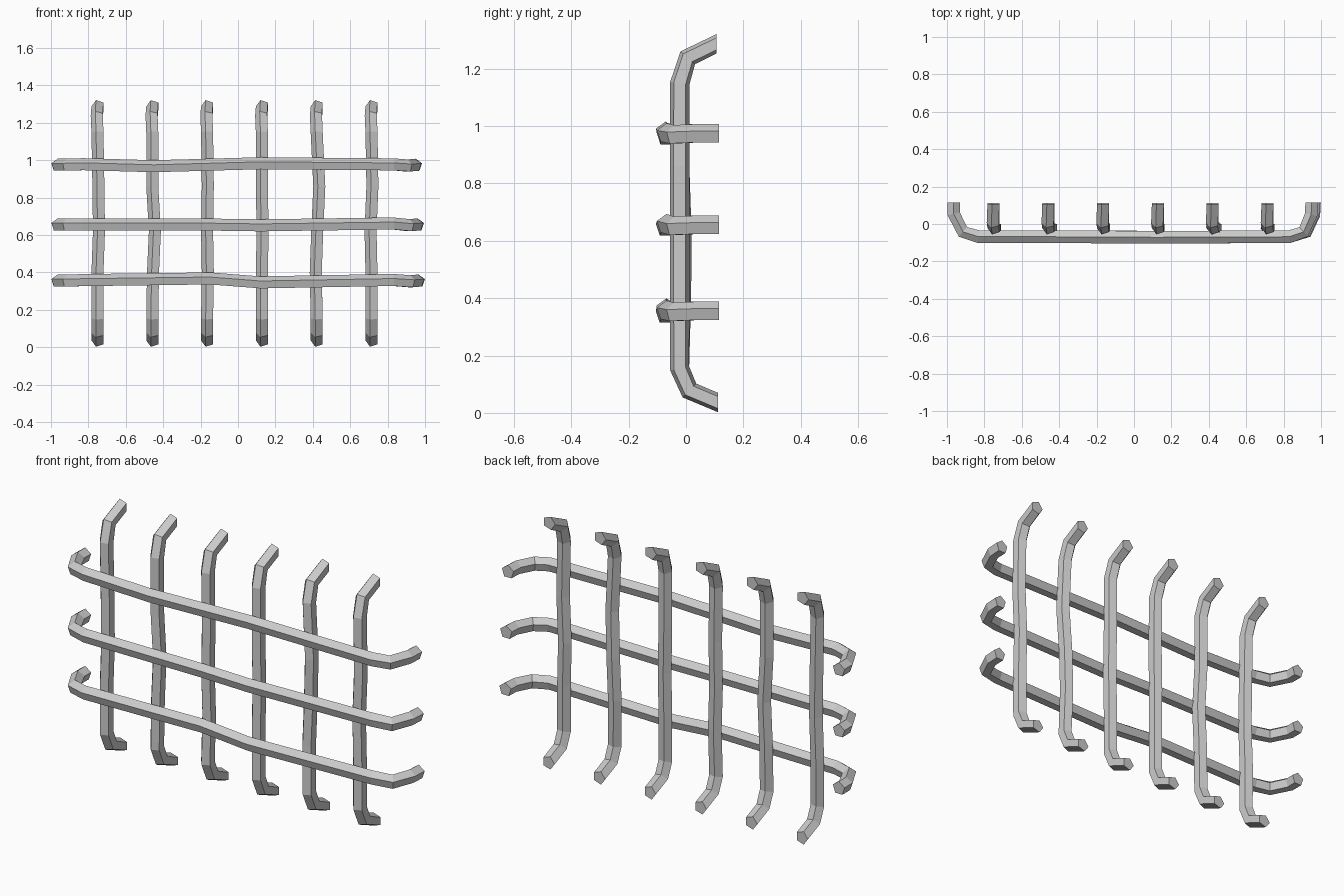
import bpy, bmesh, math
from mathutils import Vector

if "Cube" in bpy.data.objects:
    bpy.data.objects.remove(bpy.data.objects["Cube"])

R = 0.0355
SIDES = 5


def bar(name, path, side):
    """Sweep a five-sided section along a path whose ends are cut square to y."""
    pts = [Vector(p) for p in path]
    bm = bmesh.new()
    rings = []
    for i, p in enumerate(pts):
        if i == 0:
            t = Vector((0, -1, 0))
        elif i == len(pts) - 1:
            t = Vector((0, 1, 0))
        else:
            t = (p - pts[i - 1]).normalized() + (pts[i + 1] - p).normalized()
        out = t.cross(side).normalized()
        ring = []
        for k in range(SIDES):
            a = math.pi / 2 + k * math.tau / SIDES
            ring.append(bm.verts.new(p + (out * math.cos(a) + side * math.sin(a)) * R))
        rings.append(ring)
    for a, b in zip(rings, rings[1:]):
        for k in range(SIDES):
            n = (k + 1) % SIDES
            bm.faces.new((a[k], a[n], b[n], b[k]))
    bm.faces.new(rings[0])
    bm.faces.new(rings[-1])
    bmesh.ops.recalc_face_normals(bm, faces=bm.faces)
    mesh = bpy.data.meshes.new(name)
    bm.to_mesh(mesh)
    bm.free()
    bpy.context.collection.objects.link(bpy.data.objects.new(name, mesh))


# Upright bars: (x shift, y shift) at three heights makes each slightly bent
upright_bends = [
    [(0.0, 0.0), (0.008, 0.0), (0.005, 0.0)],
    [(0.004, 0.0), (0.014, 0.0), (0.0, 0.0)],
    [(0.004, 0.004), (0.0, 0.0), (0.004, 0.0)],
    [(0.0, 0.0), (0.004, 0.0), (0.0, 0.0)],
    [(-0.005, 0.006), (0.003, 0.008), (0.014, 0.0)],
    [(0.0, 0.0), (-0.005, 0.0), (0.005, 0.0)],
]
for i, bends in enumerate(upright_bends):
    x = -0.748 + i * 0.293
    path = [(x, 0.112, 0.036), (x, 0.012, 0.078), (x, -0.022, 0.155)]
    path += [(x + dx, -0.022 + dy, z) for (dx, dy), z in zip(bends, (0.4, 0.62, 0.86))]
    path += [(x, -0.022, 1.148), (x - 0.004, 0.006, 1.238), (x, 0.107, 1.287)]
    bar(f"upright_bar_{i + 1}", path, Vector((-1, 0, 0)))

# Cross bars: end height, right end x, and heights along the front run
cross_bars = [
    (0.353, 0.962, (0.355, 0.364, 0.343, 0.356)),
    (0.653, 0.957, (0.653, 0.652, 0.648, 0.658)),
    (0.972, 0.947, (0.975, 0.964, 0.980, 0.974)),
]
for i, (ze, xe, zs) in enumerate(cross_bars):
    path = [(-0.964, 0.115, ze), (-0.964, 0.055, ze), (-0.915, -0.042, ze), (-0.83, -0.068, zs[0])]
    path += [(-0.45 if i == 2 else -0.15, -0.068, zs[1]), (0.12, -0.071, zs[2])]
    path += [(0.83, -0.068, zs[3]), (xe - 0.04, -0.042, ze - 0.004),
             (xe, 0.05, ze), (xe + 0.003, 0.115, ze)]
    bar(f"cross_bar_{i + 1}", path, Vector((0, 0, 1)))
